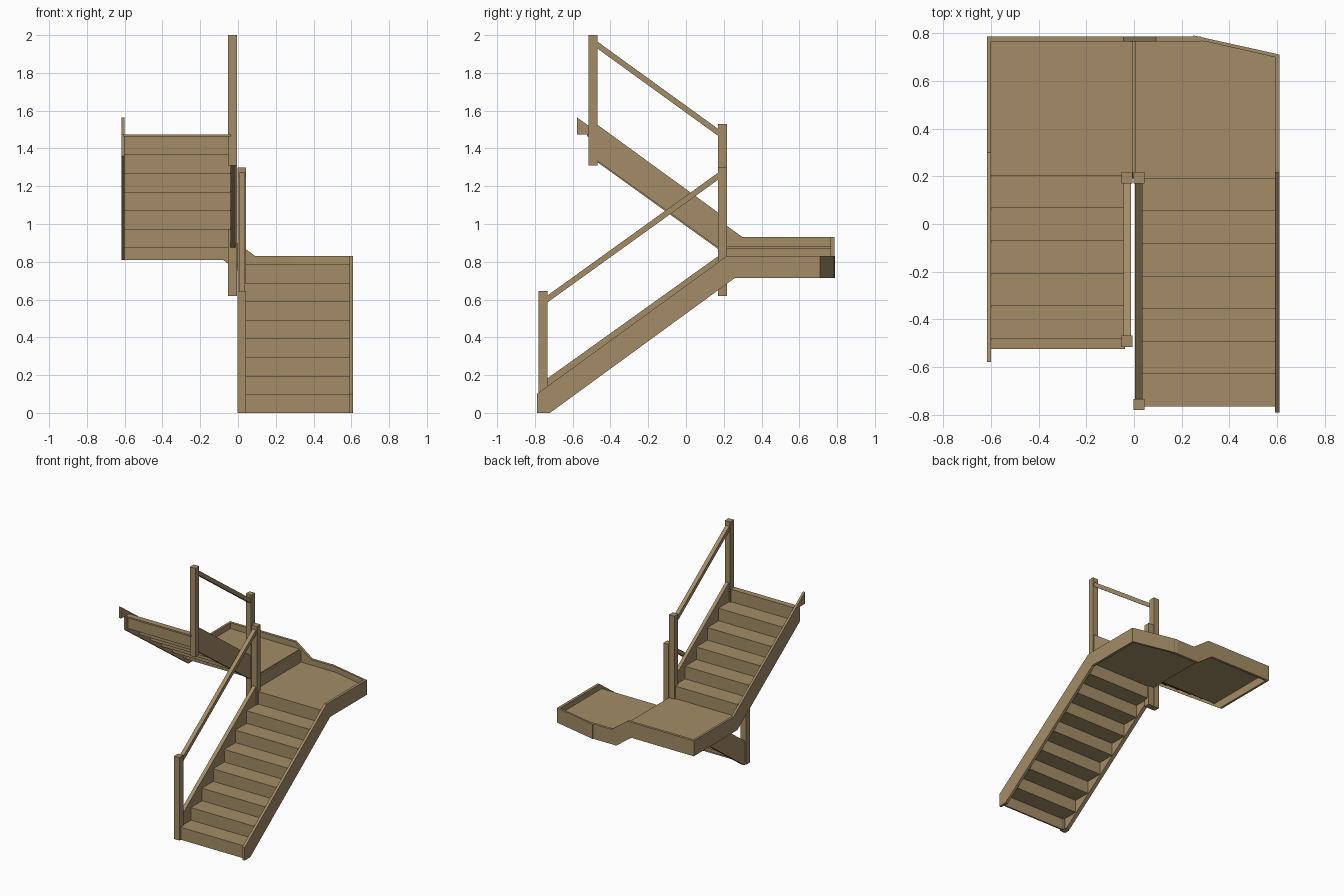
import bpy, bmesh
from mathutils import Vector

if "Cube" in bpy.data.objects:
    bpy.data.objects.remove(bpy.data.objects["Cube"])

wood = bpy.data.materials.new("oak_wood")
wood.diffuse_color = (0.37, 0.265, 0.135, 1)
wood.use_nodes = True
wood.node_tree.nodes["Principled BSDF"].inputs["Base Color"].default_value = wood.diffuse_color


def prism(name, pts, offset):
    """Extrude a flat polygon of 3D points along an offset vector."""
    bm = bmesh.new()
    off = Vector(offset)
    a = [bm.verts.new(p) for p in pts]
    b = [bm.verts.new(Vector(p) + off) for p in pts]
    bm.faces.new(a)
    bm.faces.new(b[::-1])
    n = len(a)
    for i in range(n):
        j = (i + 1) % n
        bm.faces.new((a[j], a[i], b[i], b[j]))
    bmesh.ops.recalc_face_normals(bm, faces=bm.faces)
    me = bpy.data.meshes.new(name)
    bm.to_mesh(me)
    bm.free()
    me.materials.append(wood)
    ob = bpy.data.objects.new(name, me)
    bpy.context.collection.objects.link(ob)
    return ob


def side(name, x0, x1, yz):
    return prism(name, [(x0, y, z) for y, z in yz], (x1 - x0, 0, 0))


def flat(name, xy, z0, z1):
    return prism(name, [(x, y, z0) for x, y in xy], (0, 0, z1 - z0))


def box(name, x0, x1, y0, y1, z0, z1):
    return flat(name, [(x0, y0), (x1, y0), (x1, y1), (x0, y1)], z0, z1)


RISE, GO, T = 0.0983, 0.1365, 0.012   # step rise, step going, board thickness
LAND1, LAND2 = 8 * RISE, 9 * RISE     # heights of the two quarter landings

# lower flight: thin risers and treads
for i in range(8):
    y, z = -0.765 + i * GO, (i + 1) * RISE
    box(f"lower_riser_{i+1}", 0.03, 0.595, y + 0.002, y + 0.014, z - RISE, z - T)
    if i < 7:
        box(f"lower_tread_{i+1}", 0.03, 0.595, y, y + GO + 0.014, z - T, z)

# landings, with the step between them
flat("lower_landing", [(-0.005, 0.19), (0.595, 0.19), (0.595, 0.702), (0.3, 0.77), (-0.005, 0.77)],
     LAND1 - T, LAND1)
box("landing_riser", -0.005, 0.007, 0.2, 0.77, LAND1 - T, LAND2 - T)
box("upper_landing", -0.605, -0.005, 0.19, 0.77, LAND2 - T, LAND2)

# upper flight climbs back toward the front
for i in range(6):
    y, z = 0.205 - i * GO, LAND2 + (i + 1) * RISE
    end = y - GO - 0.014 if i < 5 else -0.523
    box(f"upper_riser_{i+1}", -0.605, -0.038, y - 0.014, y - 0.002, z - RISE, z - T)
    box(f"upper_tread_{i+1}", -0.605, -0.038, end, y, z - T, z)

# lower flight stringers
side("lower_wall_stringer", 0.59, 0.61,
     [(-0.79, 0), (-0.72, 0), (0.26, 0.715), (0.71, 0.715), (0.71, 0.83), (0.215, 0.83), (-0.79, 0.1)])
side("lower_inner_stringer", 0.005, 0.035,
     [(-0.74, 0), (-0.72, 0), (0.175, 0.653), (0.175, 0.833), (-0.74, 0.178)])

# landing stringers along the back, one angled and one stepping up
flat("angled_back_stringer", [(0.61, 0.71), (0.25, 0.79), (0.25, 0.768), (0.3, 0.765), (0.59, 0.699)],
     0.715, 0.83)
prism("back_stringer",
      [(x, 0.765, z) for x, z in [(-0.615, 0.81), (-0.08, 0.81), (0.05, 0.715), (0.28, 0.715),
                                  (0.28, 0.83), (0.092, 0.83), (-0.045, 0.93), (-0.615, 0.93)]],
      (0, 0.02, 0))

# upper flight stringers
side("upper_wall_stringer", -0.617, -0.6,
     [(0.785, 0.81), (0.25, 0.81), (-0.515, 1.36), (-0.515, 1.475), (-0.578, 1.475),
      (-0.578, 1.565), (0.3, 0.93), (0.785, 0.93)])
side("upper_inner_stringer", -0.04, -0.013,
     [(0.175, 0.872), (-0.475, 1.338), (-0.475, 1.53), (0.175, 1.057)])

# newel posts
for name, x, y, z0, z1 in [("bottom_newel", -0.003, -0.78, 0, 0.645),
                           ("lower_turn_newel", -0.003, 0.17, 0.62, 1.298),
                           ("upper_turn_newel", -0.052, 0.17, 0.62, 1.53),
                           ("top_newel", -0.052, -0.515, 1.31, 2.0)]:
    box(name, x, x + 0.046, y, y + 0.047, z0, z1)

# handrails
side("lower_handrail", 0.005, 0.036, [(-0.74, 0.58), (0.175, 1.238), (0.175, 1.275), (-0.74, 0.617)])
side("upper_handrail", -0.044, -0.013, [(0.175, 1.463), (-0.475, 1.933), (-0.475, 1.97), (0.175, 1.5)])
